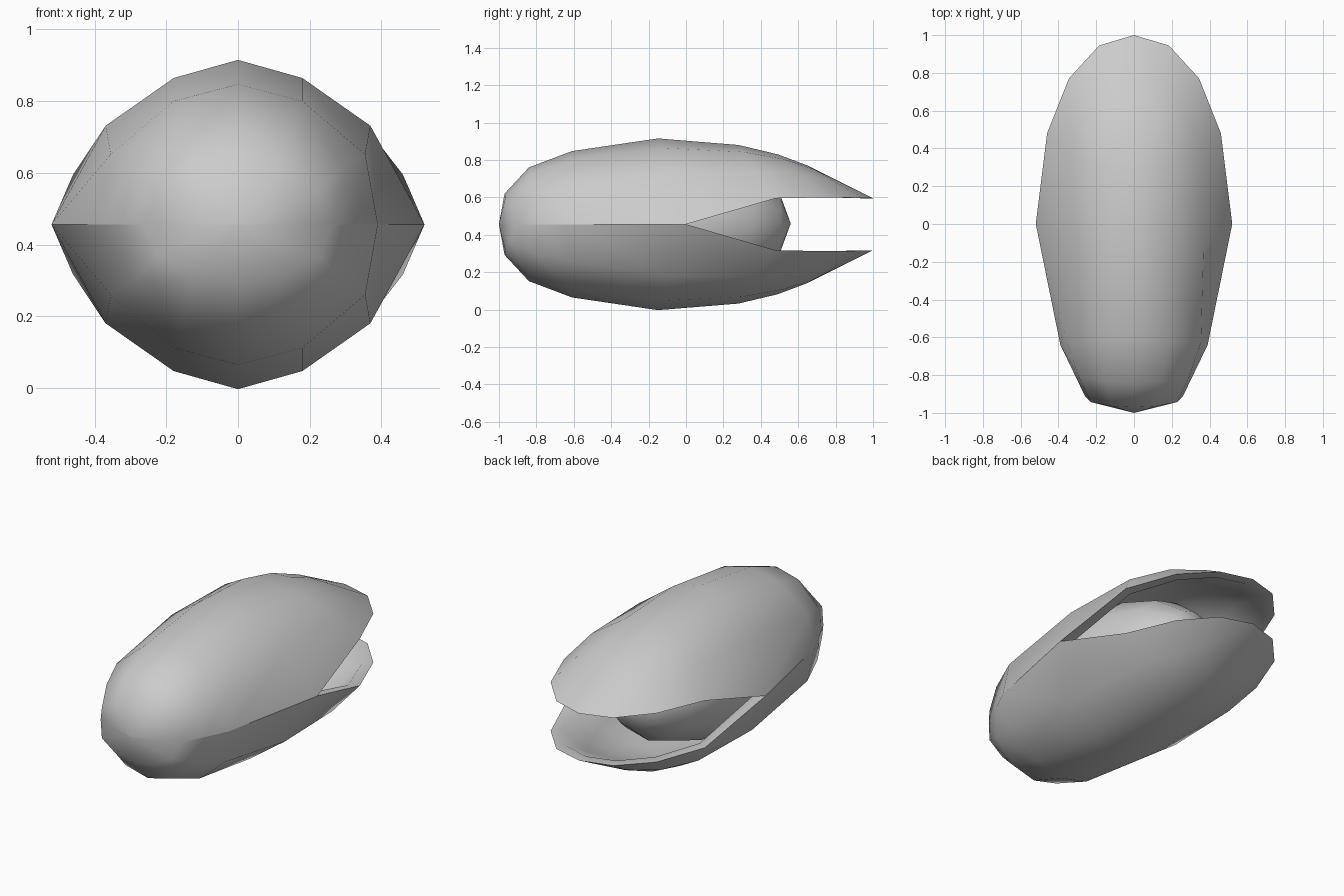
import bpy, bmesh, math
from mathutils import Matrix

if "Cube" in bpy.data.objects:
    bpy.data.objects.remove(bpy.data.objects["Cube"])

SEAM = 0.456
# rim half-width, rim y, rim z, crown y, crown z, outer and inner rib points (x fraction, height fraction)
STATIONS = [
    (0.26, -0.91, SEAM, -0.97, 0.62, (0.88, 0.55), (0.46, 0.90)),
    (0.325, -0.775, SEAM, -0.84, 0.76, (0.90, 0.52), (0.46, 0.89)),
    (0.39, -0.64, SEAM, -0.61, 0.847, (0.91, 0.50), (0.46, 0.88)),
    (0.52, 0.00, SEAM, -0.15, 0.915, (0.71, 0.60), (0.345, 0.89)),
    (0.46, 0.48, 0.595, 0.28, 0.88, (0.76, 0.50), (0.39, 0.87)),
    (0.345, 0.77, 0.600, 0.49, 0.83, (0.77, 0.55), (0.42, 0.89)),
    (0.185, 0.945, 0.597, 0.65, 0.77, (0.80, 0.55), (0.45, 0.89)),
]
FRONT_TIP, BACK_TIP = (0, -1, SEAM), (0, 1, 0.595)


def rib(w, ry, rz, cy, cz, a, b):
    half = [(1, 0), a, b]
    pts = half + [(0, 1)] + [(-x, h) for x, h in reversed(half)]
    return [(w * x, ry + (cy - ry) * h, rz + (cz - rz) * h, rz) for x, h in pts]


def skin(bm, sx, sy, sz):
    """Loft one dome over the ribs; return its boundary loop."""
    front = bm.verts.new((0, FRONT_TIP[1] * sy, FRONT_TIP[2]))
    back = bm.verts.new((0, BACK_TIP[1] * sy, BACK_TIP[2]))
    rows = [[bm.verts.new((x * sx, y * sy, rz + (z - rz) * sz)) for x, y, z, rz in rib(*s)]
            for s in STATIONS]
    for i in range(6):
        bm.faces.new((front, rows[0][i], rows[0][i + 1]))
        bm.faces.new((back, rows[-1][i + 1], rows[-1][i]))
        for r0, r1 in zip(rows, rows[1:]):
            bm.faces.new((r0[i], r1[i], r1[i + 1], r0[i + 1]))
    return [front] + [r[0] for r in rows] + [back] + [r[-1] for r in reversed(rows)]


def finish(name, bm, angle):
    bmesh.ops.recalc_face_normals(bm, faces=bm.faces)
    me = bpy.data.meshes.new(name)
    bm.to_mesh(me)
    bm.free()
    ob = bpy.data.objects.new(name, me)
    bpy.context.collection.objects.link(ob)
    bpy.ops.object.select_all(action='DESELECT')
    ob.select_set(True)
    bpy.context.view_layer.objects.active = ob
    bpy.ops.object.shade_smooth_by_angle(angle=math.radians(angle))
    return ob


# two shell halves, each with an outer skin, inner skin and flat rim
for name, flip in (("upper_shell", 1), ("lower_shell", -1)):
    bm = bmesh.new()
    outer = skin(bm, 1, 1, 1)
    inner = skin(bm, 0.88, 0.935, 0.87)
    n = len(outer)
    for i in range(n):
        j = (i + 1) % n
        bm.faces.new((outer[i], outer[j], inner[j], inner[i]))
    for v in bm.verts:
        v.co.z = SEAM + flip * (v.co.z - SEAM)
    finish(name, bm, 62)

# kernel resting inside, its long axis along y
bm = bmesh.new()
bmesh.ops.create_uvsphere(bm, u_segments=12, v_segments=8, radius=1)
bmesh.ops.transform(bm, verts=bm.verts, matrix=(
    Matrix.Translation((0, -0.15, SEAM + 0.004))
    @ Matrix.Diagonal((0.40, 0.71, 0.385, 1))
    @ Matrix.Rotation(math.pi / 2, 4, 'X')))
finish("kernel", bm, 60)
